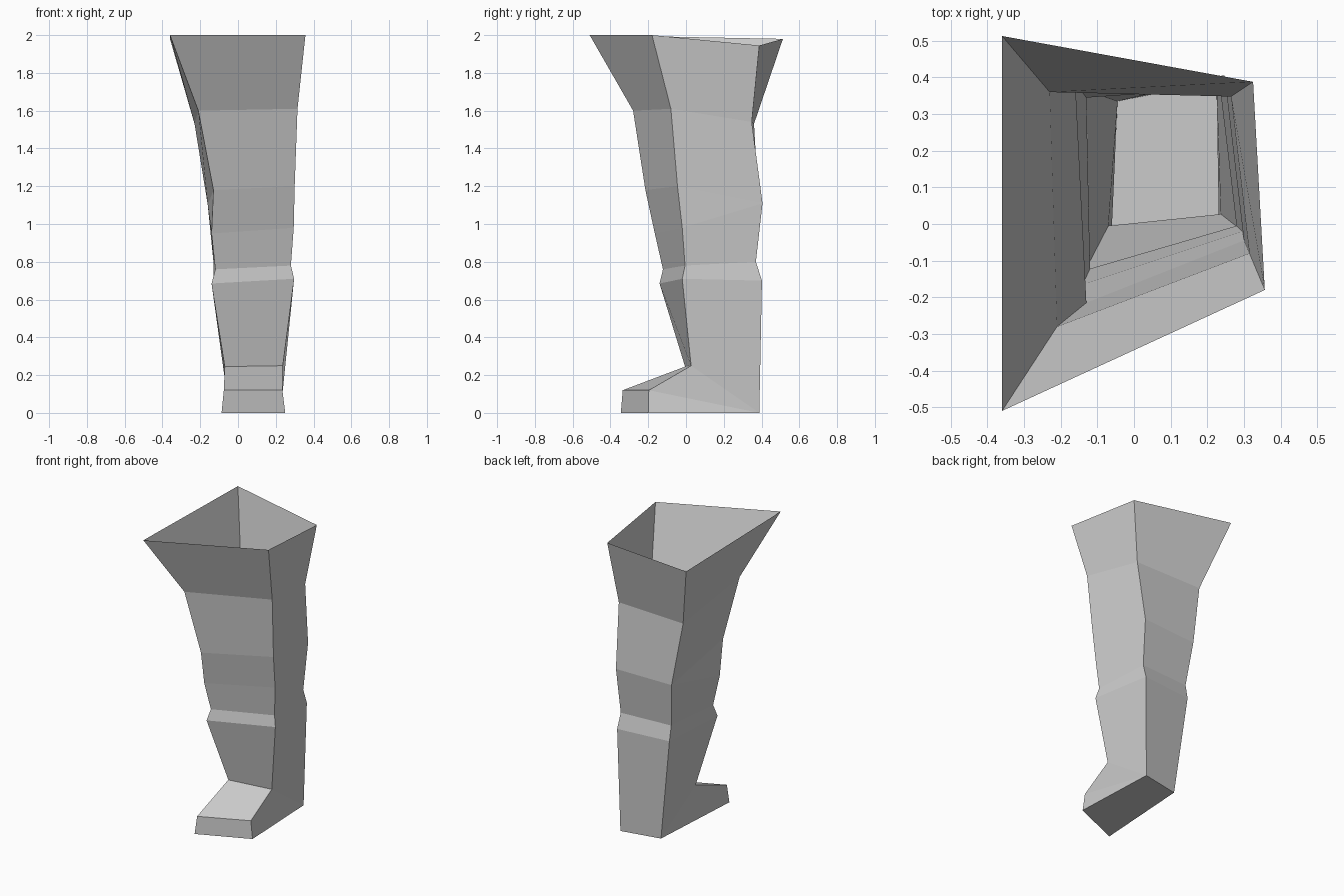
import bpy, bmesh

if "Cube" in bpy.data.objects:
    bpy.data.objects.remove(bpy.data.objects["Cube"])

# Front edge rings, top to sole: (left corner, right corner)
FRONT = [
    ((-.36, -.51, 2.0), (.357, -.18, 2.0)),
    ((-.21, -.28, 1.6), (.315, -.08, 1.61)),
    ((-.13, -.215, 1.18), (.30, -.045, 1.2)),
    ((-.14, -.165, .95), (.295, -.02, .98)),
    ((-.12, -.122, .76), (.28, -.005, .78)),
    ((-.14, -.14, .685), (.297, -.02, .71)),
    ((-.07, -.005, .245), (.237, .027, .25)),
    ((-.075, -.335, .12), (.235, -.197, .12)),
    ((-.087, -.345, 0), (.25, -.2, 0)),
]
# Back edge rings, top to heel
BACK = [
    ((-.36, .513, 1.98), (.325, .388, 1.945)),
    ((-.23, .36, 1.53), (.265, .348, 1.54)),
    ((-.16, .385, 1.1), (.247, .405, 1.11)),
    ((-.13, .345, .8), (.235, .37, .8)),
    ((-.13, .365, .7), (.24, .402, .7)),
    ((-.045, .335, 0), (.225, .388, 0)),
]
# Back ring paired with each front ring (repeats fan into one back corner)
PAIR = [0, 1, 2, 2, 3, 4, 5, 5, 5]

bm = bmesh.new()
front = [[bm.verts.new(p) for p in row] for row in FRONT]
back = [[bm.verts.new(p) for p in row] for row in BACK]


def face(*verts):
    bm.faces.new(list(dict.fromkeys(verts)))


# Front and back panels
for a, b in zip(front, front[1:]):
    face(a[0], b[0], b[1], a[1])
for a, b in zip(back, back[1:]):
    face(a[1], b[1], b[0], a[0])

# Side panels, joining front rings to back rings
for i in range(len(front) - 1):
    for s in (0, 1):
        face(front[i][s], front[i + 1][s], back[PAIR[i + 1]][s], back[PAIR[i]][s])

# Sole (the top stays open)
face(front[-1][0], front[-1][1], back[-1][1], back[-1][0])
bmesh.ops.recalc_face_normals(bm, faces=bm.faces[:])

mesh = bpy.data.meshes.new("boot_leg")
bm.to_mesh(mesh)
bm.free()
bpy.context.collection.objects.link(bpy.data.objects.new("boot_leg", mesh))
